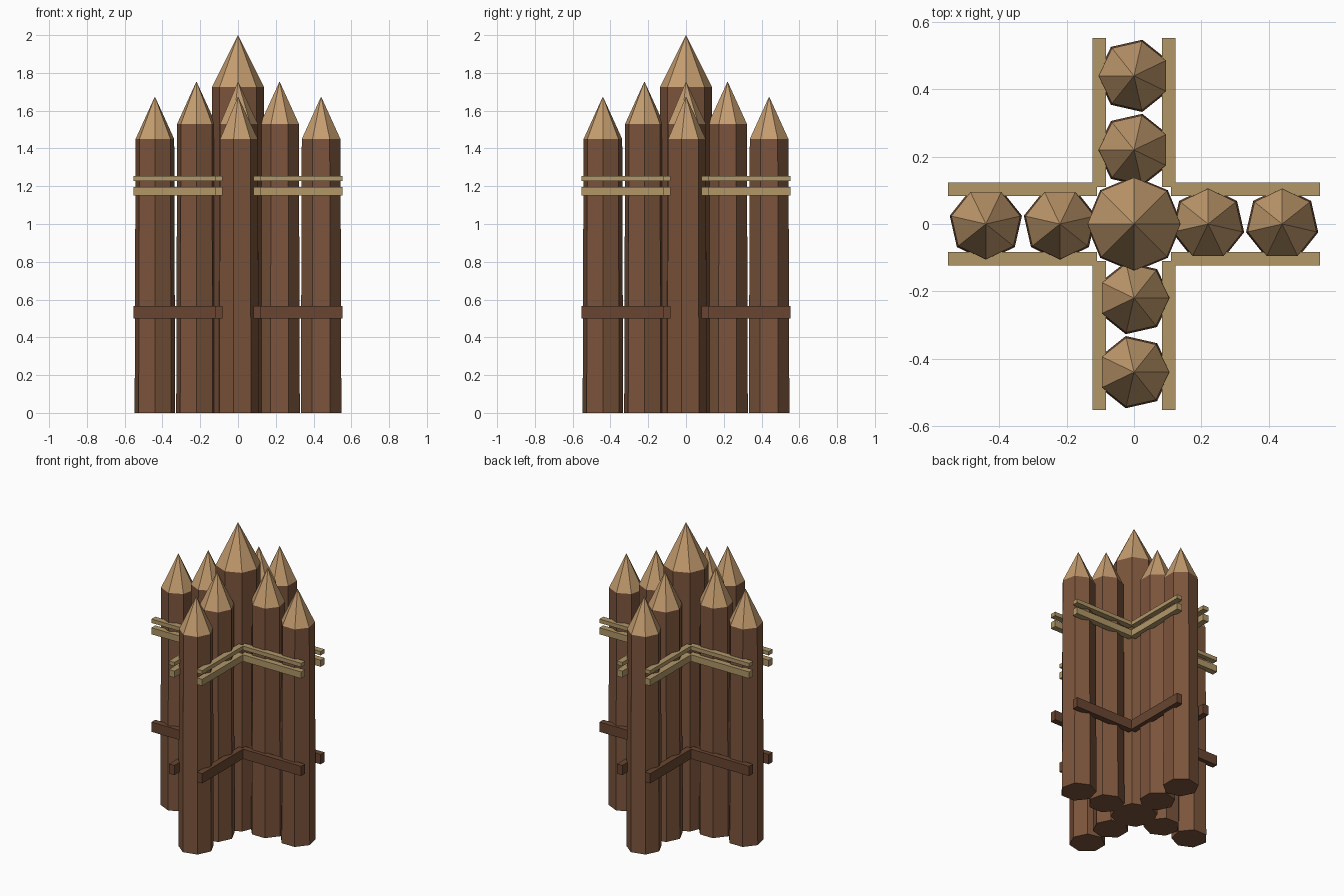
import bpy, bmesh
from math import sin, cos, pi
from mathutils import Matrix

if "Cube" in bpy.data.objects:
    bpy.data.objects.remove(bpy.data.objects["Cube"])


def material(name, rgb):
    m = bpy.data.materials.new(name)
    m.diffuse_color = (*rgb, 1)
    m.use_nodes = True
    m.node_tree.nodes["Principled BSDF"].inputs["Base Color"].default_value = m.diffuse_color
    return m


BARK = material("bark", (0.20, 0.09, 0.045))
CUT = material("cut_wood", (0.56, 0.34, 0.16))
ROPE = material("rope", (0.44, 0.31, 0.14))
BEAM = material("dark_beam", (0.14, 0.06, 0.03))


def finish(name, bm, mats, matrix):
    bmesh.ops.recalc_face_normals(bm, faces=bm.faces)
    me = bpy.data.meshes.new(name)
    bm.to_mesh(me)
    bm.free()
    for m in mats:
        me.materials.append(m)
    ob = bpy.data.objects.new(name, me)
    ob.matrix_world = matrix
    bpy.context.collection.objects.link(ob)


def stake(name, sides, r_base, r_top, shoulder, tip, matrix):
    """Slightly tapered log with a sharpened, lighter point."""
    bm = bmesh.new()

    def ring(r, z):
        a = [pi / 2 + 2 * pi * i / sides for i in range(sides)]
        return [bm.verts.new((r * cos(t), r * sin(t), z)) for t in a]

    low, high = ring(r_base, 0), ring(r_top, shoulder)
    apex = bm.verts.new((0, 0, tip))
    bm.faces.new(low[::-1])
    for i in range(sides):
        j = (i + 1) % sides
        bm.faces.new((low[i], low[j], high[j], high[i]))
        bm.faces.new((high[i], high[j], apex)).material_index = 1
    finish(name, bm, (BARK, CUT), matrix)


def bar(name, y, z0, z1, mat, matrix):
    """Horizontal binding along one side of an arm."""
    bm = bmesh.new()
    bmesh.ops.create_cube(bm, size=1)
    bmesh.ops.scale(bm, vec=(0.443, 0.04, z1 - z0), verts=bm.verts)
    bmesh.ops.translate(bm, vec=(0.3315, y, (z0 + z1) / 2), verts=bm.verts)
    finish(name, bm, (mat,), matrix)


# Tall central post
stake("centre_post", 8, 0.142, 0.138, 1.725, 2.0, Matrix())

# Four identical arms, each with two stakes and bindings on both sides
for k in range(4):
    turn = Matrix.Rotation(k * pi / 2, 4, 'Z')
    stake(f"inner_stake_{k}", 7, 0.11, 0.105, 1.53, 1.755,
          turn @ Matrix.Translation((0.22, 0, 0)))
    stake(f"outer_stake_{k}", 7, 0.11, 0.105, 1.45, 1.675,
          turn @ Matrix.Translation((0.44, 0, 0)))
    for side, y in (("left", 0.103), ("right", -0.103)):
        bar(f"upper_rope_{side}_{k}", y, 1.227, 1.253, ROPE, turn)
        bar(f"lower_rope_{side}_{k}", y, 1.151, 1.195, ROPE, turn)
        bar(f"cross_beam_{side}_{k}", y, 0.50, 0.565, BEAM, turn)
